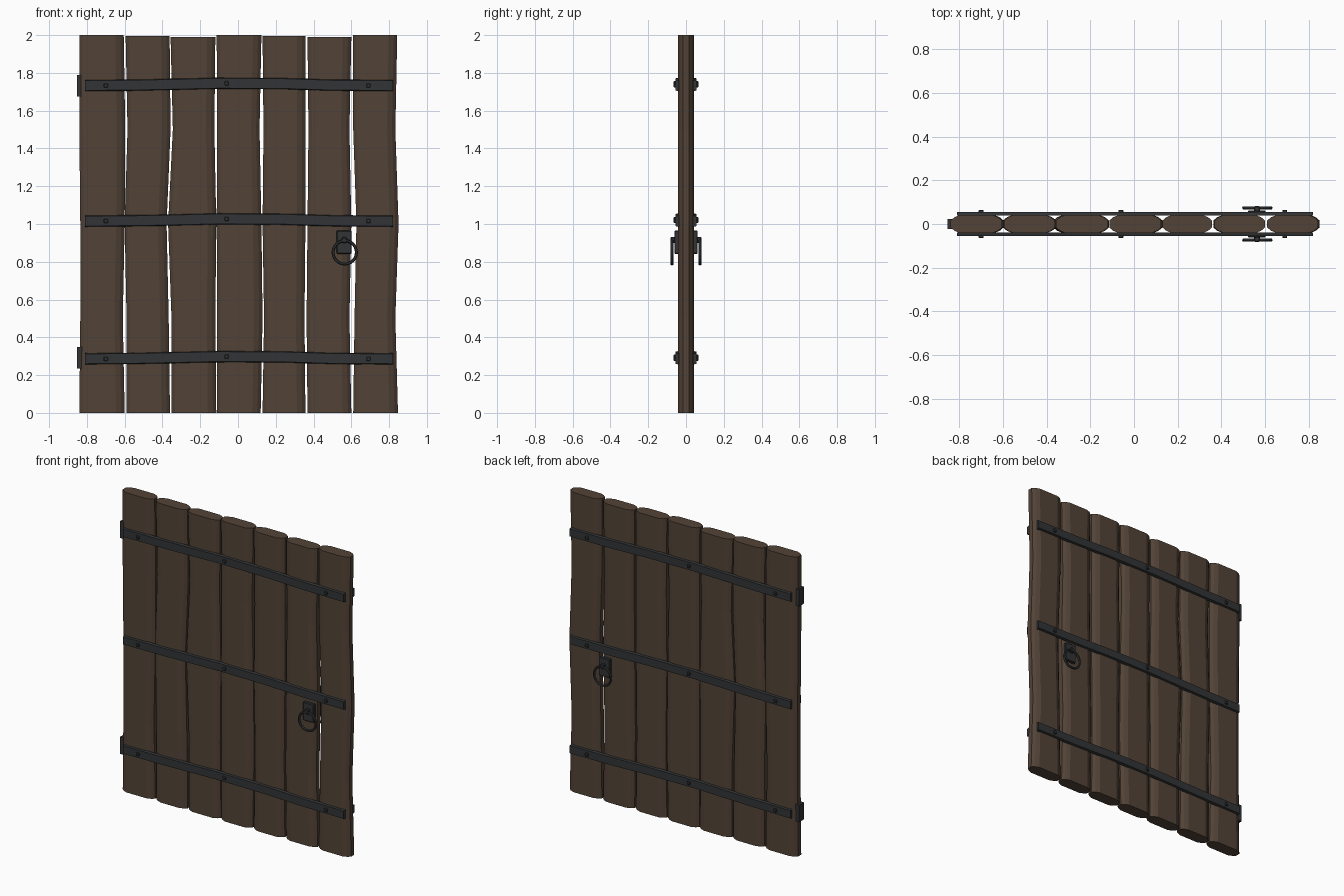
import bpy
import bmesh
import math
from mathutils import Vector

if "Cube" in bpy.data.objects:
    bpy.data.objects.remove(bpy.data.objects["Cube"], do_unlink=True)


def make_material(name, rgb):
    mat = bpy.data.materials.new(name)
    mat.use_nodes = True
    mat.diffuse_color = (*rgb, 1)
    mat.node_tree.nodes["Principled BSDF"].inputs["Base Color"].default_value = (*rgb, 1)
    return mat


wood = make_material("dark_wood", (0.085, 0.056, 0.038))
iron = make_material("black_iron", (0.032, 0.034, 0.036))


def finish(bm, name, mat):
    bmesh.ops.recalc_face_normals(bm, faces=bm.faces)
    mesh = bpy.data.meshes.new(name)
    bm.to_mesh(mesh)
    bm.free()
    mesh.materials.append(mat)
    obj = bpy.data.objects.new(name, mesh)
    bpy.context.collection.objects.link(obj)
    return obj


def loft(name, rings, mat):
    """Skin a row of equal-sized closed rings and cap both ends."""
    bm = bmesh.new()
    rows = [[bm.verts.new(p) for p in ring] for ring in rings]
    count = len(rows[0])
    for a, b in zip(rows, rows[1:]):
        for i in range(count):
            j = (i + 1) % count
            bm.faces.new((a[i], a[j], b[j], b[i]))
    bm.faces.new(rows[0])
    bm.faces.new(rows[-1])
    return finish(bm, name, mat)


def box(name, low, high, mat, bevel=0.0):
    low, high = Vector(low), Vector(high)
    bm = bmesh.new()
    bmesh.ops.create_cube(bm, size=1)
    for v in bm.verts:
        v.co = (low + high) / 2 + v.co * (high - low)
    if bevel:
        bmesh.ops.bevel(bm, geom=bm.edges[:], offset=bevel, segments=1, affect="EDGES")
    return finish(bm, name, mat)


# Planks: chamfered sections whose left and right edges wander with height
HALF_DEPTH = 0.042
LEVELS = (0, 0.5, 1, 1.5, 2)


def plank_ring(left, right, z):
    corner = [(0, 0.016), (0.018, 0.031), (0.045, HALF_DEPTH)]
    side = corner + [(x, -y) for x, y in corner][::-1]
    upper = [(left + x, y) for x, y in corner] + [(right - x, y) for x, y in corner[::-1]]
    lower = [(x, -y) for x, y in upper[::-1]]
    return [(x, y, z) for x, y in upper + lower]


plank_edges = [
    # top height, left edge and right edge from bottom to top
    (2.0, (-.84, -.835, -.835, -.84, -.84), (-.6, -.61, -.6, -.597, -.605)),
    (1.995, (-.59, -.59, -.6, -.585, -.595), (-.36, -.367, -.378, -.357, -.362)),
    (1.99, (-.352, -.352, -.37, -.345, -.357), (-.115, -.12, -.115, -.125, -.12)),
    (2.0, (-.11, -.11, -.113, -.11, -.113), (.12, .13, .124, .114, .124)),
    (1.995, (.13, .138, .13, .135, .13), (.357, .352, .357, .357, .357)),
    (1.99, (.368, .363, .368, .373, .368), (.6, .59, .6, .59, .6)),
    (2.0, (.61, .617, .627, .61, .61), (.847, .833, .85, .833, .843)),
]
for number, (top, lefts, rights) in enumerate(plank_edges, 1):
    rings = [plank_ring(l, r, min(z, top)) for l, r, z in zip(lefts, rights, LEVELS)]
    loft(f"plank_{number}", rings, wood)


# Iron straps, bolts and ring handles, on the front and on the back
strap_path = ((-.81, 0), (-.5, .003), (-.1, .012), (.25, .01), (.5, .002), (.82, 0))
bolt_positions = ((-.7, 0), (-.06, .012), (.69, 0))
strap_heights = {"lower": .286, "middle": 1.015, "upper": 1.733}

for face, side in (("front", -1), ("back", 1)):
    inner, outer = side * 0.038, side * 0.056

    for label, height in strap_heights.items():
        rings = []
        for x, lift in strap_path:
            z = height + lift
            rings.append([(x, inner, z - .03), (x, outer, z - .026),
                          (x, outer, z + .026), (x, inner, z + .03)])
        loft(f"{face}_{label}_strap", rings, iron)
        for n, (x, lift) in enumerate(bolt_positions, 1):
            z = height + lift
            ys = sorted((side * 0.05, side * 0.065))
            box(f"{face}_{label}_bolt_{n}", (x - .011, ys[0], z - .011),
                (x + .011, ys[1], z + .011), iron, bevel=0.003)

    # Handle plate with a small loop that holds the ring
    ys = sorted((inner, side * 0.062))
    box(f"{face}_handle_plate", (.522, ys[0], .842), (.602, ys[1], .965), iron, bevel=0.004)
    ys = sorted((side * 0.058, side * 0.082))
    box(f"{face}_handle_loop", (.55, ys[0], .9), (.576, ys[1], .93), iron, bevel=0.004)
    bpy.ops.mesh.primitive_torus_add(
        major_segments=24, minor_segments=6, major_radius=0.062, minor_radius=0.008,
        location=(.565, side * 0.074, .85), rotation=(math.pi / 2, 0, 0))
    ring = bpy.context.object
    ring.name = f"{face}_handle_ring"
    ring.data.materials.append(iron)


# Hinge plates on the hanging edge
for label, z in (("lower", .292), ("upper", 1.732)):
    box(f"{label}_hinge", (-.853, -.024, z - .057), (-.825, .024, z + .057), iron)
